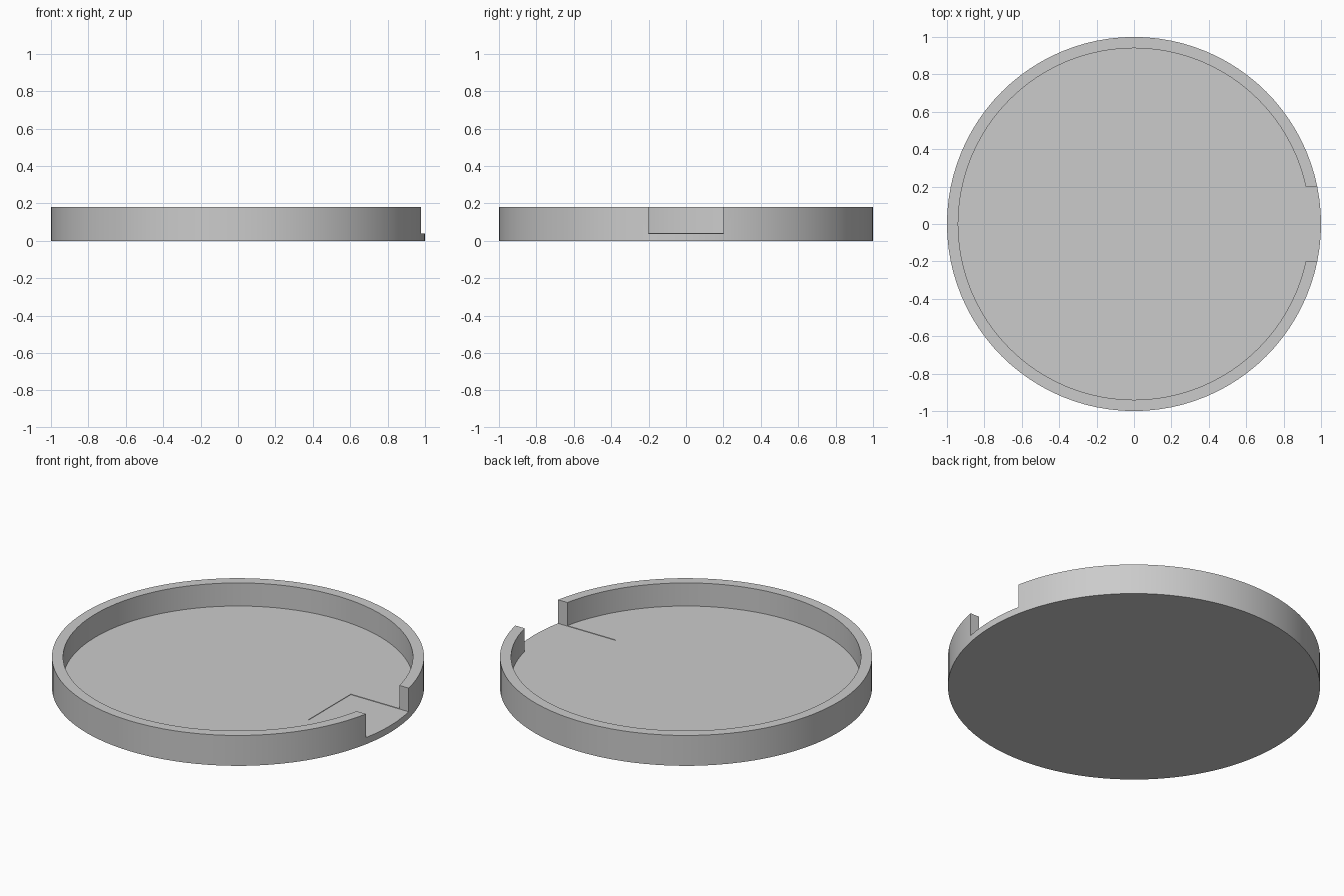
import bpy, bmesh, math

cube = bpy.data.objects.get("Cube")
if cube:
    bpy.data.objects.remove(cube, do_unlink=True)

SEGMENTS = 96
OUTER, INNER = 1.0, 0.94
HEIGHT, FLOOR = 0.18, 0.043

# Single plain grey
grey = bpy.data.materials.new("plain grey")
grey.use_nodes = True
colour = (0.6, 0.6, 0.6, 1)
grey.diffuse_color = colour
grey.node_tree.nodes["Principled BSDF"].inputs["Base Color"].default_value = colour


def add_object(name, bm):
    bmesh.ops.recalc_face_normals(bm, faces=bm.faces)
    mesh = bpy.data.meshes.new(name)
    bm.to_mesh(mesh)
    bm.free()
    mesh.materials.append(grey)
    obj = bpy.data.objects.new(name, mesh)
    bpy.context.collection.objects.link(obj)
    return obj


# Round tray: stacked rings, closed by a disc below and a disc for the floor
bm = bmesh.new()
rings = []
for radius, z in [(OUTER, 0), (OUTER, HEIGHT), (INNER, HEIGHT), (INNER, FLOOR)]:
    angles = [2 * math.pi * i / SEGMENTS for i in range(SEGMENTS)]
    rings.append([bm.verts.new((radius * math.cos(a), radius * math.sin(a), z)) for a in angles])
for low, high in zip(rings, rings[1:]):
    for i in range(SEGMENTS):
        j = (i + 1) % SEGMENTS
        bm.faces.new((low[i], low[j], high[j], high[i]))
bm.faces.new(rings[0])
bm.faces.new(rings[-1])
tray = add_object("round_tray", bm)

# Notch through the wall, running slightly into the floor
bm = bmesh.new()
bmesh.ops.create_cube(bm, size=1)
bmesh.ops.scale(bm, vec=(0.8, 0.4, 0.4), verts=bm.verts)
bmesh.ops.translate(bm, vec=(1.0, 0, 0.24), verts=bm.verts)
cutter = add_object("notch_cutter", bm)

cut = tray.modifiers.new("notch", 'BOOLEAN')
cut.operation = 'DIFFERENCE'
cut.solver = 'EXACT'
cut.object = cutter
bpy.context.view_layer.objects.active = tray
tray.select_set(True)
bpy.ops.object.modifier_apply(modifier=cut.name)
bpy.data.objects.remove(cutter, do_unlink=True)

bpy.ops.object.shade_smooth_by_angle(angle=math.radians(30))
